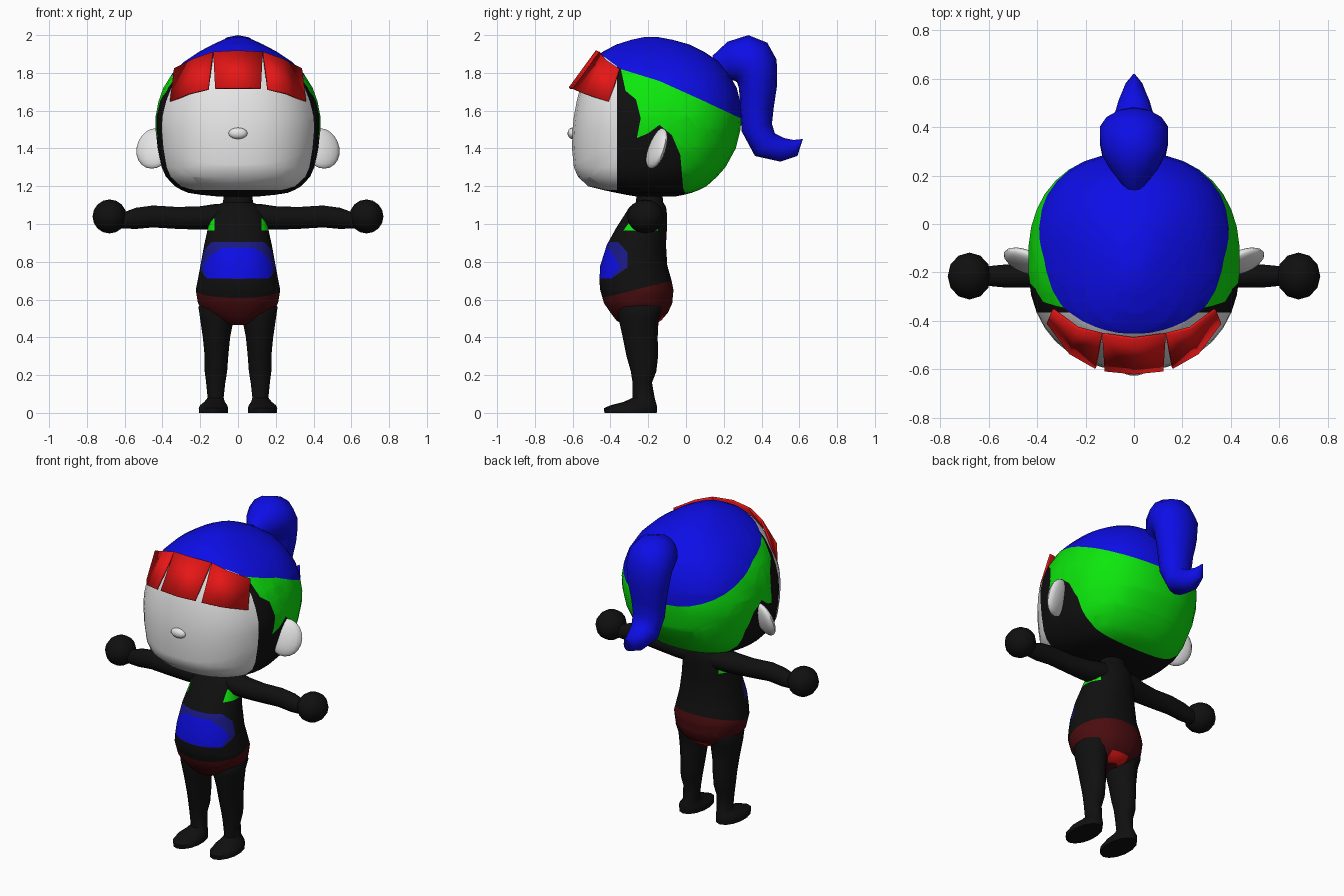
import bpy, bmesh, math
from mathutils import Vector, Euler

if "Cube" in bpy.data.objects:
    bpy.data.objects.remove(bpy.data.objects["Cube"])


def material(name, rgb):
    m = bpy.data.materials.new(name)
    m.diffuse_color = (*rgb, 1)
    m.use_nodes = True
    m.node_tree.nodes["Principled BSDF"].inputs["Base Color"].default_value = m.diffuse_color
    return m


BLACK = material("black", (0.005, 0.005, 0.005))
WHITE = material("white", (0.8, 0.8, 0.8))
BLUE = material("blue", (0.004, 0.004, 0.8))
GREEN = material("green", (0.004, 0.8, 0.004))
RED = material("red", (0.8, 0.008, 0.008))
DARK_RED = material("dark red", (0.07, 0.004, 0.005))
DARK_BLUE = material("dark blue", (0.01, 0.01, 0.24))


def finish(name, bm, mats, mirror=False, angle=50):
    mesh = bpy.data.meshes.new(name)
    bm.to_mesh(mesh)
    bm.free()
    ob = bpy.data.objects.new(name, mesh)
    bpy.context.collection.objects.link(ob)
    for m in mats:
        mesh.materials.append(m)
    bpy.ops.object.select_all(action='DESELECT')
    ob.select_set(True)
    bpy.context.view_layer.objects.active = ob
    bpy.ops.object.shade_smooth_by_angle(angle=math.radians(angle))
    if mirror:
        ob.modifiers.new("mirror", 'MIRROR')
    return ob


def ring(centre, a, b, seg, n=2.0):
    """Superellipse around centre spanned by the half axes a and b."""
    out = []
    for i in range(seg):
        t = 2 * math.pi * (i + 0.5) / seg
        c, s = math.cos(t), math.sin(t)
        out.append(Vector(centre)
                   + Vector(a) * math.copysign(abs(c) ** (2 / n), c)
                   + Vector(b) * math.copysign(abs(s) ** (2 / n), s))
    return out


def level(z, cx, rx, front, back, seg, n=2.0):
    return ring((cx, (front + back) / 2, z), (rx, 0, 0), (0, (back - front) / 2, 0), seg, n)


def loft(rings):
    bm = bmesh.new()
    rows = [[bm.verts.new(p) for p in r] for r in rings]
    k = len(rows[0])
    for r, s in zip(rows, rows[1:]):
        for i in range(k):
            bm.faces.new((r[i], r[(i + 1) % k], s[(i + 1) % k], s[i]))
    bm.faces.new(rows[0])
    bm.faces.new(rows[-1])
    bmesh.ops.recalc_face_normals(bm, faces=bm.faces[:])
    return bm


def inside(u, v, poly):
    hit = False
    for (a, b), (c, d) in zip(poly, poly[1:] + poly[:1]):
        if (b > v) != (d > v) and u < a + (v - b) * (c - a) / (d - b):
            hit = not hit
    return hit


def paint(bm, patches):
    """Cut along every outline (axis 0: x-z, axis 1: y-z), then colour the faces inside."""
    for axis, poly, _, _ in patches:
        for (a, b), (c, d) in zip(poly, poly[1:] + poly[:1]):
            co, no = Vector((0, 0, b)), Vector((0, 0, c - a))
            co[axis], no[axis] = a, b - d
            bmesh.ops.bisect_plane(bm, geom=bm.verts[:] + bm.edges[:] + bm.faces[:],
                                   dist=1e-4, plane_co=co, plane_no=no)
    for f in bm.faces:
        p = f.calc_center_median()
        for axis, poly, index, test in patches:
            if inside(p[axis], p.z, poly) and test(p):
                f.material_index = index


def ellipsoid(name, mat, centre, radii, rot=(0, 0, 0), seg=16, rows=10, mirror=False):
    bm = bmesh.new()
    bmesh.ops.create_uvsphere(bm, u_segments=seg, v_segments=rows, radius=1)
    m = Euler([math.radians(r) for r in rot]).to_matrix()
    for v in bm.verts:
        v.co = m @ Vector([c * r for c, r in zip(v.co, radii)]) + Vector(centre)
    return finish(name, bm, [mat], mirror)


def anywhere(p):
    return True


# Head with face, crown and lower hair areas
HEAD = [(1.145, .10, -.26, -.06), (1.155, .20, -.32, -.01), (1.165, .265, -.37, .03),
        (1.18, .30, -.44, .07), (1.2, .335, -.52, .11), (1.25, .383, -.573, .165),
        (1.3, .405, -.595, .21), (1.4, .426, -.605, .265), (1.5, .438, -.602, .29),
        (1.57, .438, -.595, .295), (1.65, .422, -.58, .288), (1.72, .397, -.562, .27),
        (1.8, .347, -.53, .225), (1.86, .285, -.495, .175), (1.91, .21, -.445, .10),
        (1.95, .135, -.37, .02), (1.975, .08, -.29, -.07), (1.99, .03, -.22, -.15)]
face = [(-.7, 1.18), (-.365, 1.18), (-.365, 1.84), (-.46, 1.905), (-.7, 1.905)]
hairline = [(-.345, 1.82), (-.14, 1.757), (.07, 1.662), (.295, 1.557), (.5, 1.45)]
crown = [(-.7, 1.905), (-.46, 1.905)] + hairline + [(.5, 2.1), (-.7, 2.1)]
lower = hairline + [(.5, 1.1), (.02, 1.1), (-.015, 1.19), (-.03, 1.365), (-.075, 1.47),
                    (-.14, 1.525), (-.2, 1.48), (-.26, 1.455), (-.24, 1.56),
                    (-.265, 1.66), (-.32, 1.705)]
bm = loft([level(z, 0, w, f, b, 36, 2.3) for z, w, f, b in HEAD])
paint(bm, [(1, face, 1, anywhere), (1, lower, 2, anywhere), (1, crown, 3, anywhere)])
finish("head", bm, [BLACK, WHITE, GREEN, BLUE])

ellipsoid("nose", WHITE, (0, -.603, 1.48), (.05, .024, .03))
ellipsoid("ear", WHITE, (.445, -.155, 1.4), (.10, .035, .112), (-18, 0, 22), mirror=True)

# Ponytail: outer edge, inner edge, half width
TAIL = [((.14, 1.89), (.20, 1.75), .05), ((.22, 1.965), (.23, 1.76), .10),
        ((.33, 2.0), (.255, 1.76), .135), ((.43, 1.96), (.27, 1.75), .145),
        ((.48, 1.87), (.28, 1.72), .145), ((.483, 1.74), (.285, 1.66), .13),
        ((.465, 1.62), (.288, 1.58), .11), ((.455, 1.53), (.295, 1.49), .10),
        ((.47, 1.48), (.365, 1.36), .09), ((.52, 1.455), (.50, 1.33), .065),
        ((.57, 1.445), (.59, 1.36), .035), ((.62, 1.45), (.615, 1.44), .005)]
rings = []
for o, i, w in TAIL:
    o, i = Vector((0, *o)), Vector((0, *i))
    rings.append(ring((o + i) / 2, (w, 0, 0), (o - i) / 2, 14))
    # flat-topped ring count puts no vertex on the edge, so stretch slightly
finish("ponytail", loft(rings), [BLUE])


# Fringe sheets
def fringe(name, top, bottom, mirror=False):
    bm = bmesh.new()
    t = [bm.verts.new(p) for p in top]
    b = [bm.verts.new(p) for p in bottom]
    for i in range(len(t) - 1):
        bm.faces.new((t[i], b[i], b[i + 1], t[i + 1]))
    ob = finish(name, bm, [RED], mirror)
    s = ob.modifiers.new("thickness", 'SOLIDIFY')
    s.thickness, s.offset = .012, 1


fringe("fringe_centre", [(-.13, -.45, 1.905), (0, -.468, 1.912), (.13, -.45, 1.905)],
       [(-.12, -.6, 1.715), (0, -.612, 1.715), (.12, -.6, 1.715)])
fringe("fringe_side", [(.13, -.45, 1.905), (.23, -.425, 1.87), (.33, -.35, 1.82)],
       [(.155, -.59, 1.71), (.26, -.53, 1.685), (.352, -.405, 1.645)], mirror=True)

# Torso with briefs, belly patch and underarm patches
TORSO = [(.465, .05, -.33, -.17), (.49, .12, -.37, -.13), (.53, .183, -.40, -.095),
         (.58, .213, -.435, -.072), (.65, .225, -.455, -.065), (.7, .215, -.46, -.075),
         (.78, .2, -.455, -.098), (.89, .18, -.42, -.105), (.98, .16, -.37, -.1),
         (1.05, .145, -.325, -.1), (1.09, .115, -.30, -.105), (1.115, .08, -.265, -.12),
         (1.2, .07, -.26, -.13)]
briefs = [(-.7, .58), (-.455, .605), (-.075, .70), (.2, .74), (.2, .4), (-.7, .4)]
belly = [(-.6, .905), (-.36, .905), (-.31, .85), (-.31, .77), (-.39, .715), (-.6, .70)]
badge = [(-.165, .712), (-.185, .775), (-.15, .83), (-.085, .873),
         (.085, .873), (.15, .83), (.185, .775), (.165, .712)]
seat = [(-.06, .4), (.06, .4), (.06, .51), (-.06, .51)]
patches = [(1, briefs, 1, anywhere), (1, belly, 2, anywhere),
           (0, badge, 3, lambda p: p.y < -.3), (0, seat, 5, lambda p: p.y > -.22)]
for s in (-1, 1):
    pit = [(s * .125, .965), (s * .4, .965), (s * .4, 1.03), (s * .125, 1.03)]
    patches.append((0, pit, 4, anywhere))
bm = loft([level(z, 0, w, f, b, 28, 2.1) for z, w, f, b in TORSO])
paint(bm, patches)
finish("torso", bm, [BLACK, DARK_RED, DARK_BLUE, BLUE, GREEN, RED])

# Legs with feet: height, inner x, outer x, front, back
LEG = [(0, .052, .208, -.432, -.155), (.025, .05, .21, -.435, -.153),
       (.04, .055, .203, -.40, -.155), (.058, .068, .18, -.33, -.16),
       (.08, .075, .162, -.282, -.166), (.16, .066, .170, -.283, -.18),
       (.22, .056, .178, -.292, -.157), (.3, .05, .178, -.315, -.148),
       (.4, .04, .188, -.335, -.15), (.5, .02, .203, -.357, -.145),
       (.56, .015, .212, -.365, -.12), (.62, .03, .17, -.34, -.14)]
finish("leg", loft([level(z, (i + o) / 2, (o - i) / 2, f, b, 14) for z, i, o, f, b in LEG]),
       [BLACK], mirror=True)

# Arms: x, centre height, half height, centre y, half depth
ARM = [(.04, 1.045, .065, -.2, .08), (.12, 1.04, .066, -.2, .08), (.2, 1.032, .062, -.205, .066),
       (.32, 1.032, .058, -.21, .053), (.45, 1.04, .058, -.215, .048),
       (.54, 1.03, .056, -.215, .048), (.6, 1.02, .044, -.215, .042), (.66, 1.02, .04, -.215, .04)]
finish("arm", loft([ring((x, y, z), (0, ry, 0), (0, 0, rz), 14) for x, z, rz, y, ry in ARM]),
       [BLACK], mirror=True)
ellipsoid("hand", BLACK, (.68, -.215, 1.04), (.09, .097, .09), seg=12, rows=8, mirror=True)
